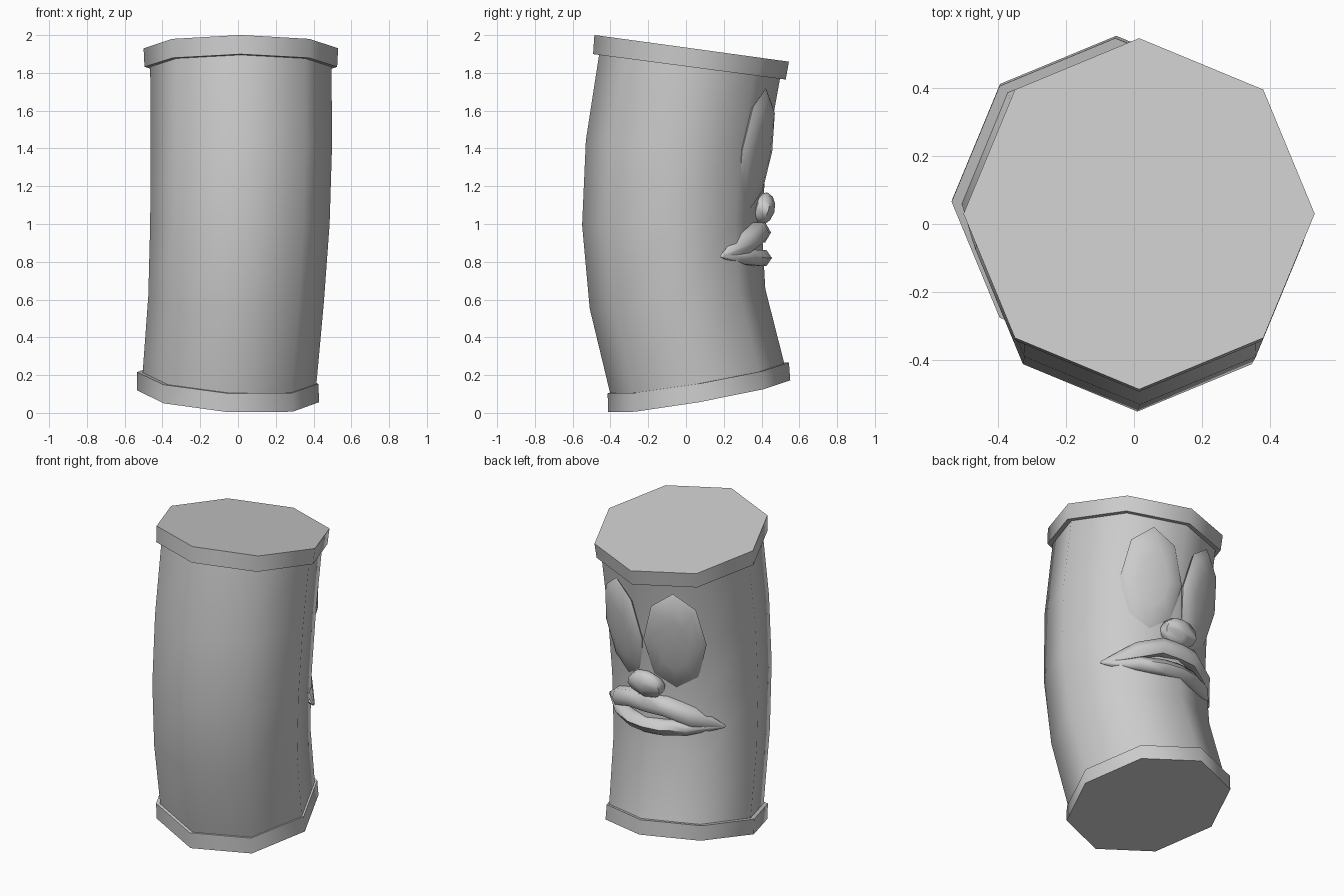
import bpy, bmesh
from math import sin, cos, pi, radians
from mathutils import Matrix, Vector

cube = bpy.data.objects.get("Cube")
if cube:
    bpy.data.objects.remove(cube, do_unlink=True)

grey = bpy.data.materials.new("plain_grey")
grey.use_nodes = True
grey.diffuse_color = (0.6, 0.6, 0.6, 1)
grey.node_tree.nodes["Principled BSDF"].inputs["Base Color"].default_value = (0.6, 0.6, 0.6, 1)


def finish(bm, name, angle=60):
    bmesh.ops.recalc_face_normals(bm, faces=bm.faces)
    mesh = bpy.data.meshes.new(name)
    bm.to_mesh(mesh)
    bm.free()
    mesh.materials.append(grey)
    obj = bpy.data.objects.new(name, mesh)
    bpy.context.collection.objects.link(obj)
    bpy.ops.object.select_all(action='DESELECT')
    bpy.context.view_layer.objects.active = obj
    obj.select_set(True)
    bpy.ops.object.shade_smooth_by_angle(angle=radians(angle))
    return obj


def loft(name, rings, angle=60):
    """Skin a list of point rings and close both ends."""
    bm = bmesh.new()
    loops = [[bm.verts.new(p) for p in ring] for ring in rings]
    n = len(loops[0])
    for a, b in zip(loops, loops[1:]):
        for i in range(n):
            j = (i + 1) % n
            bm.faces.new((a[i], a[j], b[j], b[i]))
    bm.faces.new(loops[0])
    bm.faces.new(loops[-1])
    return finish(bm, name, angle)


def tilted_ring(cx, cy, cz, r, slope_x, slope_y):
    """Octagon on a plane that rises by the given slopes."""
    ring = []
    for i in range(8):
        dx, dy = r * cos(i * pi / 4), r * sin(i * pi / 4)
        ring.append((cx + dx, cy + dy, cz + slope_x * dx + slope_y * dy))
    return ring


def ellipsoid(name, centre, size, segments, rings, rotation):
    bm = bmesh.new()
    bmesh.ops.create_uvsphere(bm, u_segments=segments, v_segments=rings, radius=1)
    matrix = Matrix.Translation(centre) @ rotation @ Matrix.Diagonal((*size, 1))
    bmesh.ops.transform(bm, matrix=matrix, verts=bm.verts)
    return finish(bm, name)


# Bent tube body
loft("body", [
    tilted_ring(-0.045, 0.06, 0.18, 0.46, -0.065, 0.18),
    tilted_ring(-0.01, -0.045, 0.605, 0.465, -0.03, 0.11),
    tilted_ring(0.01, -0.075, 1.0, 0.475, 0, 0.01),
    tilted_ring(0.018, -0.05, 1.42, 0.48, 0, -0.05),
    tilted_ring(0.015, 0.02, 1.84, 0.48, 0, -0.12),
])

# Rims that cap both ends
loft("top_rim", [
    tilted_ring(0.015, 0.018, 1.832, 0.51, 0, -0.132),
    tilted_ring(0.015, 0.03, 1.93, 0.515, 0, -0.137),
])
loft("bottom_rim", [
    tilted_ring(-0.052, 0.07, 0.088, 0.482, -0.065, 0.175),
    tilted_ring(-0.055, 0.065, 0.185, 0.48, -0.065, 0.17),
])

# Tall flattened eyes, each lying on one facet of the body
for side, label in ((1, "left"), (-1, "right")):
    outward = Vector((side * 0.38, 0.91, -0.17)).normalized()
    up = Vector((0, 0, 1))
    up = (up - outward * up.dot(outward)).normalized()
    across = up.cross(outward)
    basis = Matrix((across, up, outward)).transposed().to_4x4()
    ellipsoid(label + "_eye", (side * 0.18, 0.37, 1.385), (0.19, 0.34, 0.05), 8, 6, basis)

# Small rounded nose
ellipsoid("nose", (0, 0.405, 1.08), (0.13, 0.065, 0.09), 6, 6, Matrix.Rotation(-0.3, 4, 'X'))


# Lips wrapped around the body, tapering to shared corners
def lip(name, half_path):
    path = [(-x, y, z, ry, rz) for x, y, z, ry, rz in half_path]
    path += half_path[-2::-1]
    rings = []
    for x, y, z, ry, rz in path:
        rings.append([(x, y + ry * cos(i * pi / 3), z + rz * sin(i * pi / 3)) for i in range(6)])
    loft(name, rings)


lip("upper_lip", [(0.41, 0.19, 0.83, 0.01, 0.01), (0.27, 0.31, 0.90, 0.06, 0.06),
                  (0.12, 0.38, 0.955, 0.06, 0.06), (0, 0.39, 0.955, 0.06, 0.06)])
lip("lower_lip", [(0.41, 0.19, 0.83, 0.01, 0.01), (0.25, 0.31, 0.825, 0.06, 0.045),
                  (0.11, 0.38, 0.82, 0.06, 0.05), (0, 0.395, 0.82, 0.06, 0.05)])
